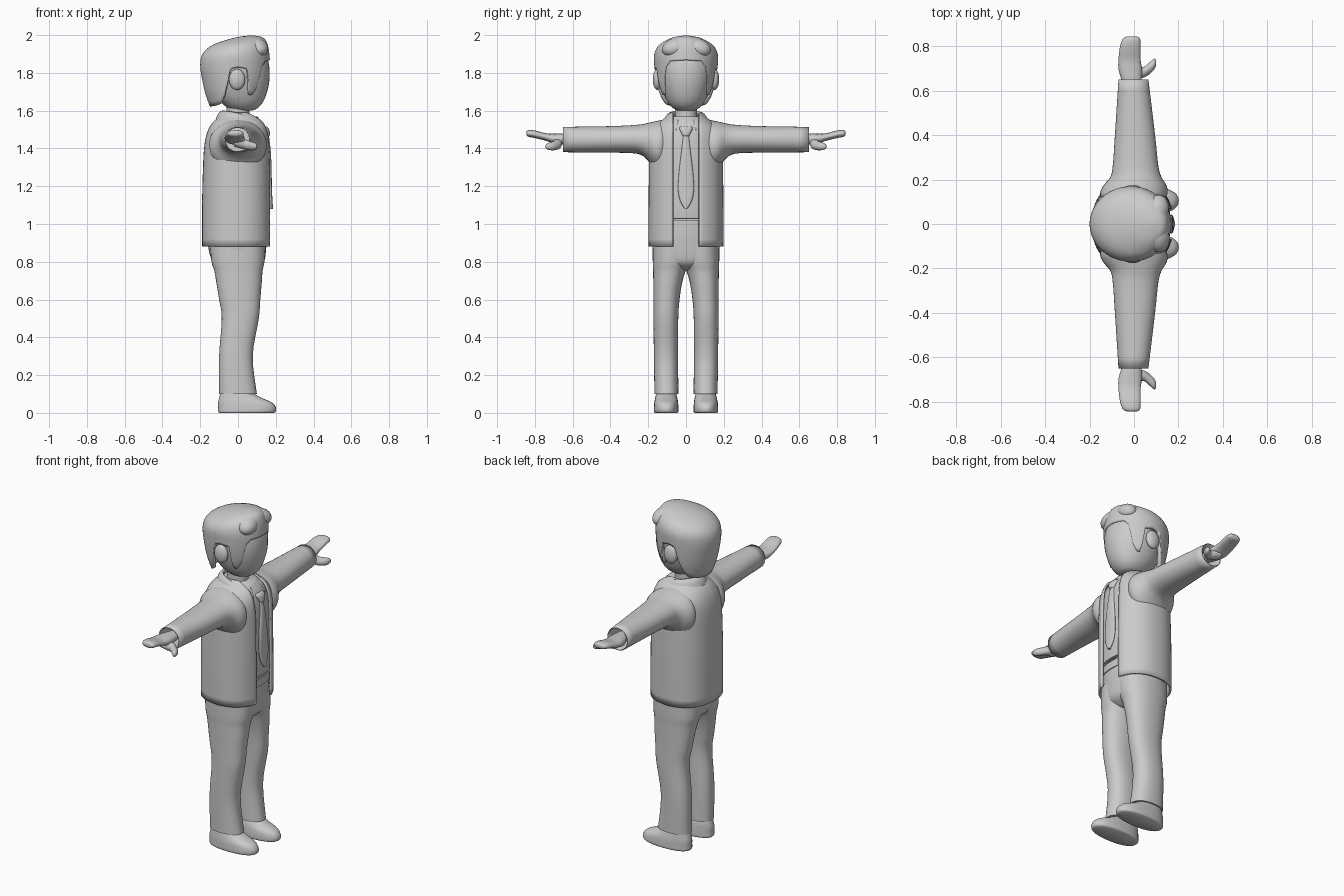
import bpy, bmesh, math
from mathutils import Vector

GREY = bpy.data.materials.new("plain grey")
GREY.diffuse_color = (0.6, 0.6, 0.6, 1)


def finish(name, bm, mirror=False, thick=0, angle=50):
    bmesh.ops.recalc_face_normals(bm, faces=bm.faces)
    me = bpy.data.meshes.new(name)
    bm.to_mesh(me)
    bm.free()
    for p in me.polygons:
        p.use_smooth = True
    me.set_sharp_from_angle(angle=math.radians(angle))
    me.materials.append(GREY)
    ob = bpy.data.objects.new(name, me)
    bpy.context.collection.objects.link(ob)
    if thick:
        m = ob.modifiers.new("thickness", 'SOLIDIFY')
        m.thickness, m.offset = thick, -1
    if mirror:
        m = ob.modifiers.new("mirror", 'MIRROR')
        m.use_axis = (False, True, False)
        m.use_mirror_merge = False
    return ob


def smooth_rows(rows, n=4):
    """Catmull-Rom resampling of a table of rings."""
    out = []
    for i in range(len(rows) - 1):
        p = [rows[max(0, min(len(rows) - 1, i + k))] for k in (-1, 0, 1, 2)]
        for s in range(n):
            t = s / n
            out.append([0.5 * (2 * b + (c - a) * t + (2 * a - 5 * b + 4 * c - d) * t * t
                        + (3 * b - a - 3 * c + d) * t ** 3) for a, b, c, d in zip(*p)])
    return out + [list(rows[-1])]


def sup(v, e):
    return math.copysign(abs(v) ** (2 / e), v)


def grid(bm, rows, closed):
    vs = [[bm.verts.new(p) for p in r] for r in rows]
    n = len(vs[0])
    for a, b in zip(vs, vs[1:]):
        for j in range(n if closed else n - 1):
            k = (j + 1) % n
            bm.faces.new((a[j], a[k], b[k], b[j]))
    return vs


def loft(name, axis, rings, e=2.3, seg=36, caps=True, **kw):
    """Rings are (position, a_min, a_max, b_min, b_max) along an axis."""
    bm = bmesh.new()
    rows = []
    for p, a0, a1, b0, b1 in smooth_rows(rings):
        row = []
        for j in range(seg):
            t = 2 * math.pi * j / seg
            a = (a0 + a1) / 2 + (a1 - a0) / 2 * sup(math.cos(t), e)
            b = (b0 + b1) / 2 + (b1 - b0) / 2 * sup(math.sin(t), e)
            row.append({'x': (p, a, b), 'y': (a, p, b), 'z': (a, b, p)}[axis])
        rows.append(row)
    vs = grid(bm, rows, True)
    if caps:
        bm.faces.new(vs[0])
        bm.faces.new(vs[-1])
    return finish(name, bm, **kw)


def sym(rows):
    return [(z, a, b, -w, w) for z, a, b, w in rows]


def ball(name, loc, size, rot=(0, 0, 0), mirror=False):
    bm = bmesh.new()
    bmesh.ops.create_uvsphere(bm, u_segments=28, v_segments=16, radius=1)
    ob = finish(name, bm, mirror)
    from mathutils import Matrix, Euler
    ob.data.transform(Matrix.LocRotScale(Vector(loc), Euler(rot), Vector(size)))
    return ob


# Shoes and trousers
loft("shoe", 'z', [(0, -.1, .19, .045, .165), (.008, -.105, .2, .04, .17), (.03, -.105, .2, .04, .17),
     (.055, -.105, .18, .042, .168), (.08, -.1, .125, .046, .163), (.115, -.09, .06, .055, .155)], mirror=True)
loft("trouser_leg", 'z', [(.1, -.1, .1, .04, .167), (.3, -.1, .078, .042, .17), (.5, -.086, .11, .041, .172),
     (.6, -.1, .118, .034, .172), (.68, -.113, .125, .022, .173), (.75, -.125, .13, .003, .174),
     (.8, -.14, .14, -.02, .176), (.9, -.15, .148, -.06, .176)], mirror=True)
loft("trouser_hips", 'z', sym([(.755, -.06, .07, .03), (.765, -.09, .1, .08), (.8, -.135, .138, .16),
     (.88, -.158, .15, .178), (.96, -.16, .155, .178), (1.02, -.16, .153, .178)]))
loft("belt", 'z', sym([(.965, -.163, .16, .18), (1.01, -.163, .16, .18)]))

# Shirt and tie
loft("shirt", 'z', sym([(1.035, -.165, .155, .18), (1.045, -.17, .165, .182), (1.25, -.17, .166, .182),
     (1.4, -.165, .162, .178), (1.48, -.15, .152, .165), (1.53, -.125, .135, .13), (1.57, -.09, .1, .085)]))
loft("tie", 'z', sym([(1.08, .168, .186, .006), (1.12, .162, .183, .03), (1.18, .16, .18, .042),
     (1.27, .155, .178, .038), (1.38, .15, .174, .025), (1.48, .138, .162, .014)]), seg=24)
loft("tie_knot", 'z', sym([(1.465, .135, .166, .018), (1.475, .13, .17, .022), (1.505, .12, .163, .036),
     (1.517, .115, .15, .032)]), seg=24)

# Jacket body, open at the front
bm = bmesh.new()
rows = []
for z, a, b, w in smooth_rows([(.88, -.19, .178, .198), (1.1, -.19, .178, .198), (1.25, -.187, .177, .197),
                               (1.4, -.18, .174, .195), (1.48, -.165, .166, .185), (1.53, -.14, .15, .15),
                               (1.56, -.11, .125, .115), (1.59, -.08, .085, .08)]):
    t0 = math.asin(min(.99, (.07 / w)) ** (2.3 / 2))
    rows.append([((a + b) / 2 + (b - a) / 2 * sup(math.cos(t), 2.3), w * sup(math.sin(t), 2.3), z)
                 for t in [t0 + (2 * math.pi - 2 * t0) * j / 56 for j in range(57)]])
grid(bm, rows, False)
finish("jacket_body", bm, thick=.01)

# Sleeves with open cuffs
loft("sleeve", 'y', [(.08, -.12, .11, 1.34, 1.555), (.13, -.152, .148, 1.29, 1.55), (.17, -.14, .148, 1.30, 1.542),
     (.21, -.108, .125, 1.345, 1.533), (.26, -.096, .11, 1.372, 1.525), (.4, -.086, .095, 1.378, 1.518),
     (.65, -.07, .065, 1.38, 1.514)], e=2.1, caps=False, mirror=True, thick=.006)

# Turned-down collar: fold line at the neck, tips at the front
bm = bmesh.new()
rows = []
for r in range(7):
    s = r / 6
    row = []
    for j in range(49):
        t = math.radians(22 + 316 * j / 48)
        f = (1 + math.cos(t)) / 2
        ri, ro = .082 + .03 * f, .122 + .034 * f
        rad = ri + (ro - ri) * s ** 0.8
        z = (1.6 - .05 * f ** 2) * (1 - s) + (1.54 - .045 * f ** 2) * s + .014 * math.sin(math.pi * s)
        row.append((rad * math.cos(t), rad * .88 * math.sin(t), z))
    rows.append(row)
grid(bm, rows, False)
finish("collar", bm, thick=.012)

# Hands with thumbs
loft("hand", 'y', [(.6, -.04, .03, 1.425, 1.475), (.66, -.06, .035, 1.42, 1.478), (.7, -.07, .035, 1.425, 1.478),
     (.74, -.07, .03, 1.44, 1.48), (.8, -.063, .03, 1.455, 1.495), (.835, -.05, .027, 1.462, 1.497),
     (.845, -.03, .012, 1.472, 1.488)], e=2.2, seg=24, mirror=True)
loft("thumb", 'x', [(-.02, .66, .72, 1.41, 1.46), (.015, .655, .715, 1.4, 1.455), (.045, .66, .708, 1.394, 1.445),
     (.07, .675, .728, 1.39, 1.436), (.09, .695, .745, 1.392, 1.43), (.1, .715, .738, 1.402, 1.42)],
     e=2, seg=20, mirror=True)

# Head, neck and ears
loft("neck", 'z', sym([(1.52, -.065, .065, .062), (1.58, -.06, .06, .058), (1.66, -.06, .06, .058)]), e=2)
loft("head", 'z', sym([(1.6, -.02, .07, .035), (1.608, -.045, .095, .06), (1.635, -.08, .125, .09),
     (1.68, -.12, .148, .115), (1.75, -.15, .165, .137), (1.82, -.165, .167, .147), (1.88, -.165, .155, .145),
     (1.93, -.11, .13, .11)]), e=2.1)
ball("ear", (-.005, .152, 1.765), (.043, .024, .055), mirror=True)

# Hair: cap with a lower edge that dips at sideburns and nape, and lifts over ears
SHAPE = smooth_rows([(1.6, -.14, .09, .115), (1.68, -.17, .128, .145), (1.75, -.187, .155, .16),
                     (1.84, -.2, .168, .168), (1.9, -.188, .166, .168), (1.945, -.14, .158, .145),
                     (1.975, -.06, .145, .1), (1.99, .0, .125, .06), (1.997, .05, .09, .015)], 8)
EDGE = [(0, 1.868), (30, 1.862), (40, 1.83), (45, 1.72), (50, 1.682), (58, 1.682), (65, 1.74), (69, 1.82),
        (85, 1.83), (98, 1.82), (104, 1.74), (112, 1.67), (122, 1.635), (140, 1.625), (180, 1.62)]


def lerp_table(tab, x):
    for a, b in zip(tab, tab[1:]):
        if x <= b[0]:
            k = max(0, (x - a[0]) / (b[0] - a[0]))
            return [u + (v - u) * k for u, v in zip(a, b)]
    return tab[-1]


bm = bmesh.new()
rows = []
for r in range(25):
    s = r / 24
    row = []
    for j in range(120):
        d = 3 * j
        lo = lerp_table(EDGE, min(d, 360 - d))[1]
        z = 1.997 - (1.997 - lo) * s ** 1.7
        _, a, b, w = lerp_table(SHAPE, z)
        t = math.radians(d)
        row.append(((a + b) / 2 + (b - a) / 2 * math.cos(t), w * math.sin(t), z))
    rows.append(row)
vs = grid(bm, rows, True)
bm.faces.new(vs[0])
finish("hair", bm, thick=.022, angle=60)

# Swept quiff at the hairline
ball("quiff_left", (.1, -.052, 1.935), (.058, .078, .05), (.25, .1, .35))
ball("quiff_right", (.1, .06, 1.935), (.055, .075, .048), (-.3, .1, -.35))
